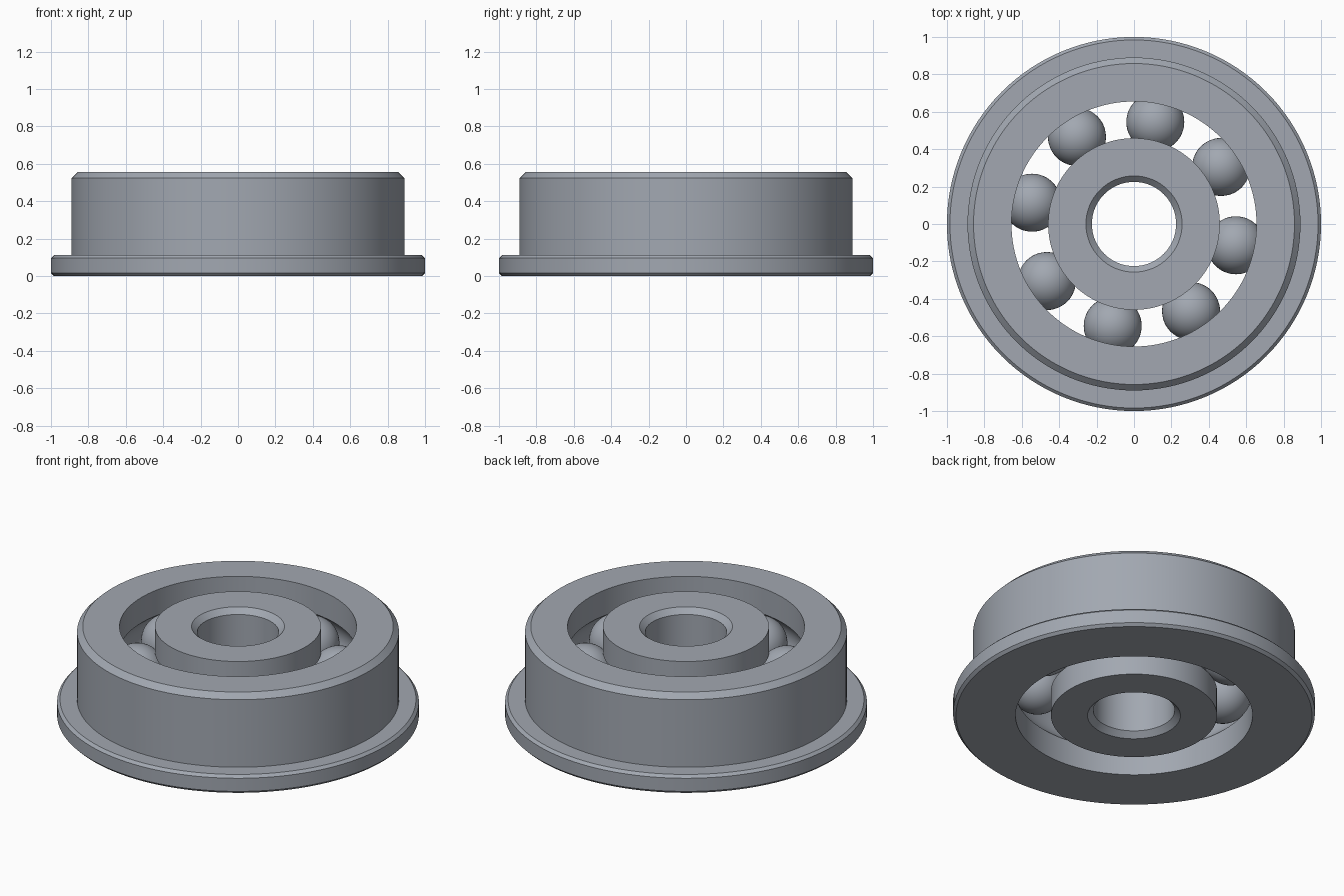
import bpy, bmesh
from math import sin, cos, acos, pi, radians

if "Cube" in bpy.data.objects:
    bpy.data.objects.remove(bpy.data.objects["Cube"], do_unlink=True)

HEIGHT = 0.556
PITCH_R = 0.557      # radius of the ball circle
BALL_R = 0.155
BALLS = 8
SEGMENTS = 128

steel = bpy.data.materials.new("blue grey steel")
colour = (0.36, 0.39, 0.44, 1)
steel.diffuse_color = colour
steel.use_nodes = True
steel.node_tree.nodes["Principled BSDF"].inputs["Base Color"].default_value = colour


def finish(name, bm):
    mesh = bpy.data.meshes.new(name)
    bmesh.ops.recalc_face_normals(bm, faces=bm.faces)
    bm.to_mesh(mesh)
    bm.free()
    mesh.materials.append(steel)
    obj = bpy.data.objects.new(name, mesh)
    bpy.context.collection.objects.link(obj)
    bpy.ops.object.select_all(action="DESELECT")
    obj.select_set(True)
    bpy.context.view_layer.objects.active = obj
    bpy.ops.object.shade_smooth_by_angle(angle=radians(30))
    return obj


def lathe(name, profile):
    """Turn a closed (radius, height) profile around z."""
    bm = bmesh.new()
    rings = []
    for i in range(SEGMENTS):
        a = 2 * pi * i / SEGMENTS
        rings.append([bm.verts.new((r * cos(a), r * sin(a), z)) for r, z in profile])
    n = len(profile)
    for i in range(SEGMENTS):
        p, q = rings[i], rings[(i + 1) % SEGMENTS]
        for j in range(n):
            k = (j + 1) % n
            bm.faces.new((p[j], q[j], q[k], p[k]))
    return finish(name, bm)


def groove(wall_r, side, steps=12):
    """Ball track cut into a wall, from bottom to top; side is +1 outward."""
    track_r = BALL_R + 0.002
    half = acos(abs(wall_r - PITCH_R) / track_r)
    angles = [half * (2 * i / steps - 1) for i in range(steps + 1)]
    return [(PITCH_R + side * track_r * cos(a), HEIGHT / 2 + track_r * sin(a))
            for a in angles]


# Flanged outer ring with chamfered rims
outer_wall = 0.655
c = 0.016
lathe("outer_ring", [
    (outer_wall, HEIGHT), (0.858, HEIGHT), (0.89, HEIGHT - 0.032),
    (0.89, 0.112), (1 - c, 0.112), (1, 0.112 - c), (1, c), (1 - c, 0),
    (outer_wall, 0)] + groove(outer_wall, 1))

# Inner ring with chamfered bore
inner_wall = 0.459
bore, b = 0.225, 0.032
lathe("inner_ring", [
    (inner_wall, HEIGHT), (bore + b, HEIGHT), (bore, HEIGHT - b),
    (bore, b), (bore + b, 0), (inner_wall, 0)] + groove(inner_wall, -1))

# Balls spaced evenly between the rings
for i in range(BALLS):
    a = radians(33.2) + 2 * pi * i / BALLS
    bm = bmesh.new()
    bmesh.ops.create_uvsphere(bm, u_segments=48, v_segments=24, radius=BALL_R)
    ball = finish(f"ball_{i + 1}", bm)
    ball.location = (PITCH_R * cos(a), PITCH_R * sin(a), HEIGHT / 2)
